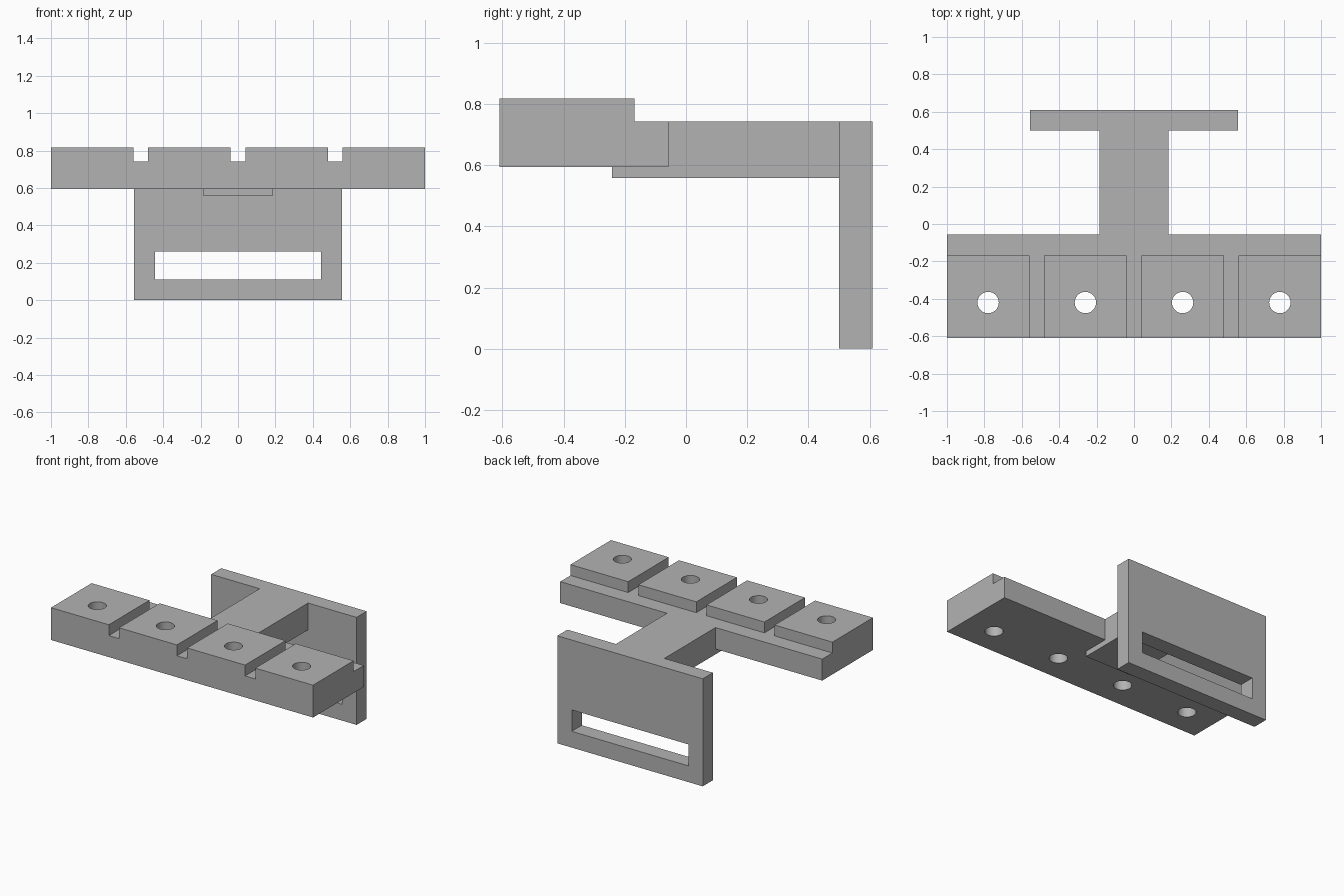
import bpy

# Remove the default cube
cube = bpy.data.objects.get("Cube")
if cube:
    bpy.data.objects.remove(cube, do_unlink=True)

# Single grey material
GREY = (0.45, 0.45, 0.45, 1.0)
grey = bpy.data.materials.new("plain grey")
grey.use_nodes = True
grey.diffuse_color = GREY
for node in grey.node_tree.nodes:
    if node.type == 'BSDF_PRINCIPLED':
        node.inputs["Base Color"].default_value = GREY


def box(name, x, y, z):
    """Box from (min, max) ranges on each axis."""
    spans = (x, y, z)
    bpy.ops.mesh.primitive_cube_add(size=1)
    ob = bpy.context.object
    ob.name = ob.data.name = name
    for v in ob.data.vertices:
        v.co = [(lo + hi) / 2 + c * (hi - lo) for c, (lo, hi) in zip(v.co, spans)]
    ob.data.materials.append(grey)
    return ob


def combine(target, tool, operation):
    """Apply a boolean and discard the tool object."""
    tool.hide_render = True
    mod = target.modifiers.new(operation.lower(), 'BOOLEAN')
    mod.operation = operation
    mod.solver = 'EXACT'
    mod.object = tool
    bpy.context.view_layer.objects.active = target
    bpy.ops.object.modifier_apply(modifier=mod.name)
    bpy.data.objects.remove(tool, do_unlink=True)


DECK = 0.742      # shared top level of step, arm and plate
TOP = 0.817       # top of the raised pads
FRONT, BACK = -0.61, 0.61
PITCH = 0.52      # spacing of pads and holes

# Front rail, cut down to four raised pads
bracket = box("mounting_bracket", (-1, 1), (FRONT, -0.057), (0.594, TOP))
combine(bracket, box("step_cutter", (-1.2, 1.2), (-0.168, 0.2), (DECK, 1)), 'DIFFERENCE')
for i in (-1, 0, 1):
    groove = box("groove_cutter", (i * PITCH - 0.039, i * PITCH + 0.039), (-0.8, 0), (DECK, 1))
    combine(bracket, groove, 'DIFFERENCE')

# Connecting arm
combine(bracket, box("arm", (-0.185, 0.185), (-0.242, 0.55), (0.557, DECK)), 'UNION')

# Rear plate with a long slot
plate = box("rear_plate", (-0.555, 0.555), (0.5, BACK), (0, DECK))
combine(plate, box("slot_cutter", (-0.445, 0.445), (0.3, 0.8), (0.112, 0.26)), 'DIFFERENCE')
combine(bracket, plate, 'UNION')

# Screw hole through the middle of each pad
for i in (-1.5, -0.5, 0.5, 1.5):
    bpy.ops.mesh.primitive_cylinder_add(vertices=48, radius=0.057, depth=1,
                                        location=(i * PITCH, -0.42, 0.7))
    hole = bpy.context.object
    hole.data.materials.append(grey)
    combine(bracket, hole, 'DIFFERENCE')

# Smooth hole walls, sharp edges elsewhere
bpy.ops.object.select_all(action='DESELECT')
bracket.select_set(True)
bpy.context.view_layer.objects.active = bracket
bpy.ops.object.shade_smooth_by_angle()
